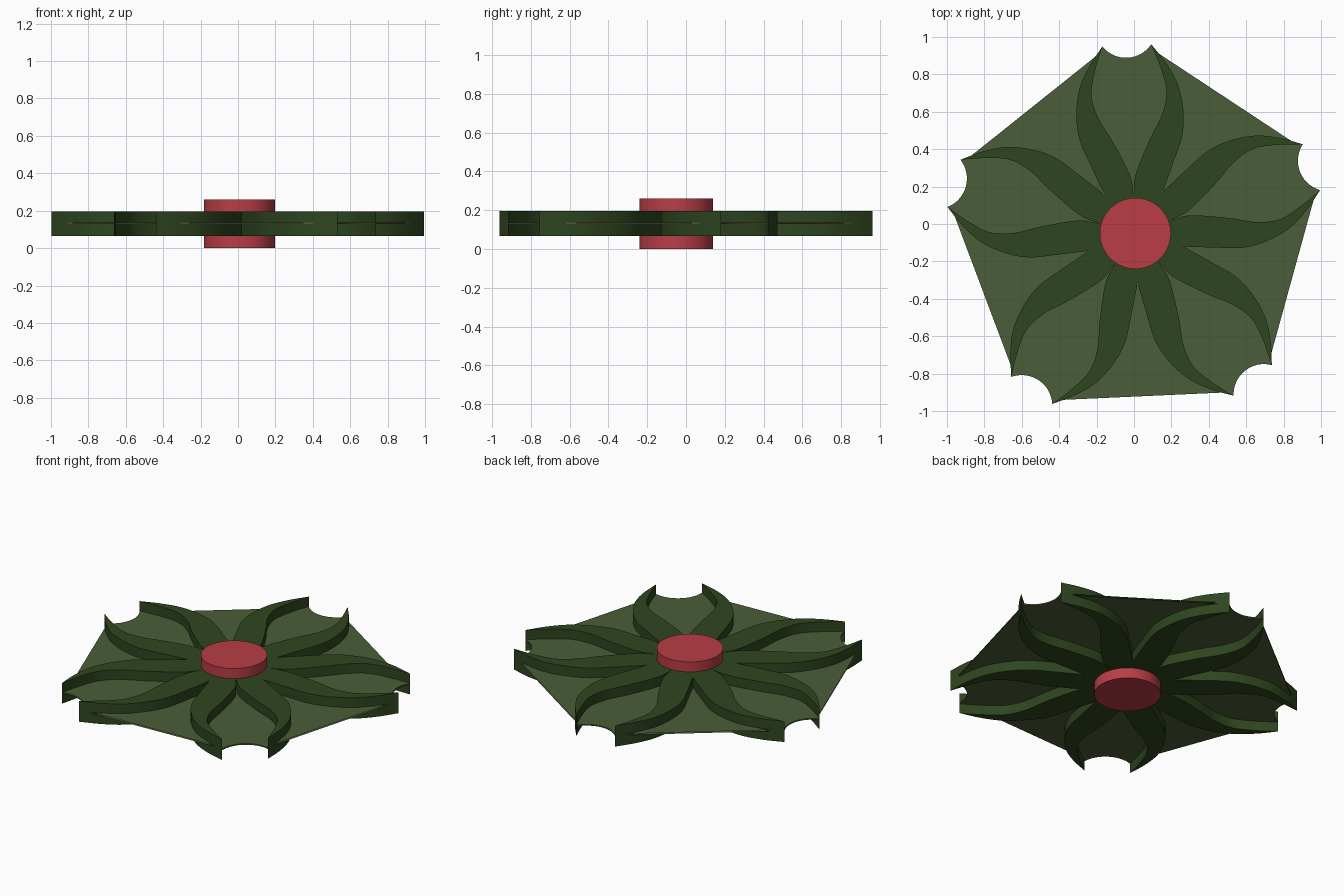
import bpy, bmesh, math
from mathutils import Vector

if "Cube" in bpy.data.objects:
    bpy.data.objects.remove(bpy.data.objects["Cube"])

CX, CY = 0.007, -0.05          # hub position
AXIS = math.radians(92.6)      # direction of the first petal
STEP = math.radians(72)


def material(name, rgb):
    m = bpy.data.materials.new(name)
    m.diffuse_color = (*rgb, 1)
    m.use_nodes = True
    m.node_tree.nodes["Principled BSDF"].inputs["Base Color"].default_value = m.diffuse_color
    return m


GREEN = material("dark_green", (0.028, 0.06, 0.014))
LEAF = material("leaf_green", (0.07, 0.11, 0.04))
RED = material("red", (0.48, 0.048, 0.06))


def smooth_curve(pts, n=6):
    """Catmull-Rom curve through the points."""
    p = [Vector(q) for q in pts]
    p = [2 * p[0] - p[1]] + p + [2 * p[-1] - p[-2]]
    out = []
    for i in range(1, len(p) - 2):
        a, b, c, d = p[i - 1:i + 3]
        for k in range(n):
            t = k / n
            out.append(0.5 * (2 * b + (c - a) * t + (2 * a - 5 * b + 4 * c - d) * t * t
                              + (3 * b - a - 3 * c + d) * t ** 3))
    out.append(p[-2])
    return out


def arc(a, mid, b, n=16):
    """Circular arc from a to b, bulging to mid (halfway)."""
    a, mid, b = Vector(a), Vector(mid), Vector(b)
    m = (a + b) / 2
    h, w = (mid - m).length, (b - a).length / 2
    r = (h * h + w * w) / (2 * h)
    up, side = (mid - m).normalized(), (b - a).normalized()
    half = math.asin(min(1, w / r))
    c = mid - up * r
    return [c + r * (math.sin(t) * side + math.cos(t) * up)
            for t in (half * (2 * k / n - 1) for k in range(n + 1))]


def mirror(pts):
    return [Vector((p.x, -p.y)) for p in pts]


def turn(pts, i):
    """Rotate local (along, across) points onto petal i."""
    a = AXIS + i * STEP
    c, s = math.cos(a), math.sin(a)
    return [Vector((CX + p.x * c - p.y * s, CY + p.x * s + p.y * c)) for p in pts]


def slab(name, outlines, z0, z1, mat):
    bm = bmesh.new()
    for pts in outlines:
        face = bm.faces.new([bm.verts.new((p.x, p.y, z0)) for p in pts])
        top = bmesh.ops.extrude_face_region(bm, geom=[face])["geom"]
        bmesh.ops.translate(bm, vec=(0, 0, z1 - z0),
                            verts=[v for v in top if isinstance(v, bmesh.types.BMVert)])
    bmesh.ops.triangulate(bm, faces=[f for f in bm.faces if len(f.verts) > 4])
    bmesh.ops.recalc_face_normals(bm, faces=bm.faces)
    me = bpy.data.meshes.new(name)
    bm.to_mesh(me)
    bm.free()
    ob = bpy.data.objects.new(name, me)
    bpy.context.collection.objects.link(ob)
    me.materials.append(mat)
    finish(ob)
    return ob


def finish(ob):
    bpy.ops.object.select_all(action='DESELECT')
    ob.select_set(True)
    bpy.context.view_layer.objects.active = ob
    bpy.ops.object.shade_smooth_by_angle(angle=math.radians(30))


# Rib edges in petal space: valley to tip, and tip back to the petal root
outer = smooth_curve([(0.214, 0.156), (0.365, 0.218), (0.514, 0.275), (0.647, 0.286),
                      (0.782, 0.264), (0.900, 0.207), (1.006, 0.131)])
inner = smooth_curve([(1.006, 0.131), (0.883, 0.174), (0.750, 0.201), (0.625, 0.170),
                      (0.498, 0.100), (0.313, 0.015), (0.200, 0.0)])

# Ten curved ribs as one star outline
star = []
for i in range(5):
    star += turn(mirror(outer)[:-1] + mirror(inner)[:-1] + inner[::-1][:-1] + outer[::-1][:-1], i)
slab("ribs", [star], 0.066, 0.197, GREEN)

# Thin webs: one inside each petal with a notch, one between neighbouring petals
notch = arc((1.006, 0.131), (0.94, 0), (1.006, -0.131))
inside, between = [], []
for i in range(5):
    inside.append(turn(inner[::-1] + notch[1:-1] + mirror(inner)[:-1], i))
    left = turn(outer, i)
    right = turn(mirror(outer), i + 1)
    mid_angle = AXIS + (i + 0.5) * STEP
    mid = (CX + 0.79 * math.cos(mid_angle), CY + 0.79 * math.sin(mid_angle))
    # the rim joins the ribs just short of their tips
    rim = arc(left[-4], mid, right[-4])
    between.append(left[:-3] + rim[1:-1] + right[:-3][::-1][:-1])
slab("petal_webs", inside, 0.128, 0.136, LEAF)
slab("between_webs", between, 0.128, 0.136, LEAF)

# Central hub
bpy.ops.mesh.primitive_cylinder_add(vertices=64, radius=0.19, depth=0.26, location=(CX, CY, 0.13))
hub = bpy.context.object
hub.name = "hub"
hub.data.materials.append(RED)
finish(hub)
